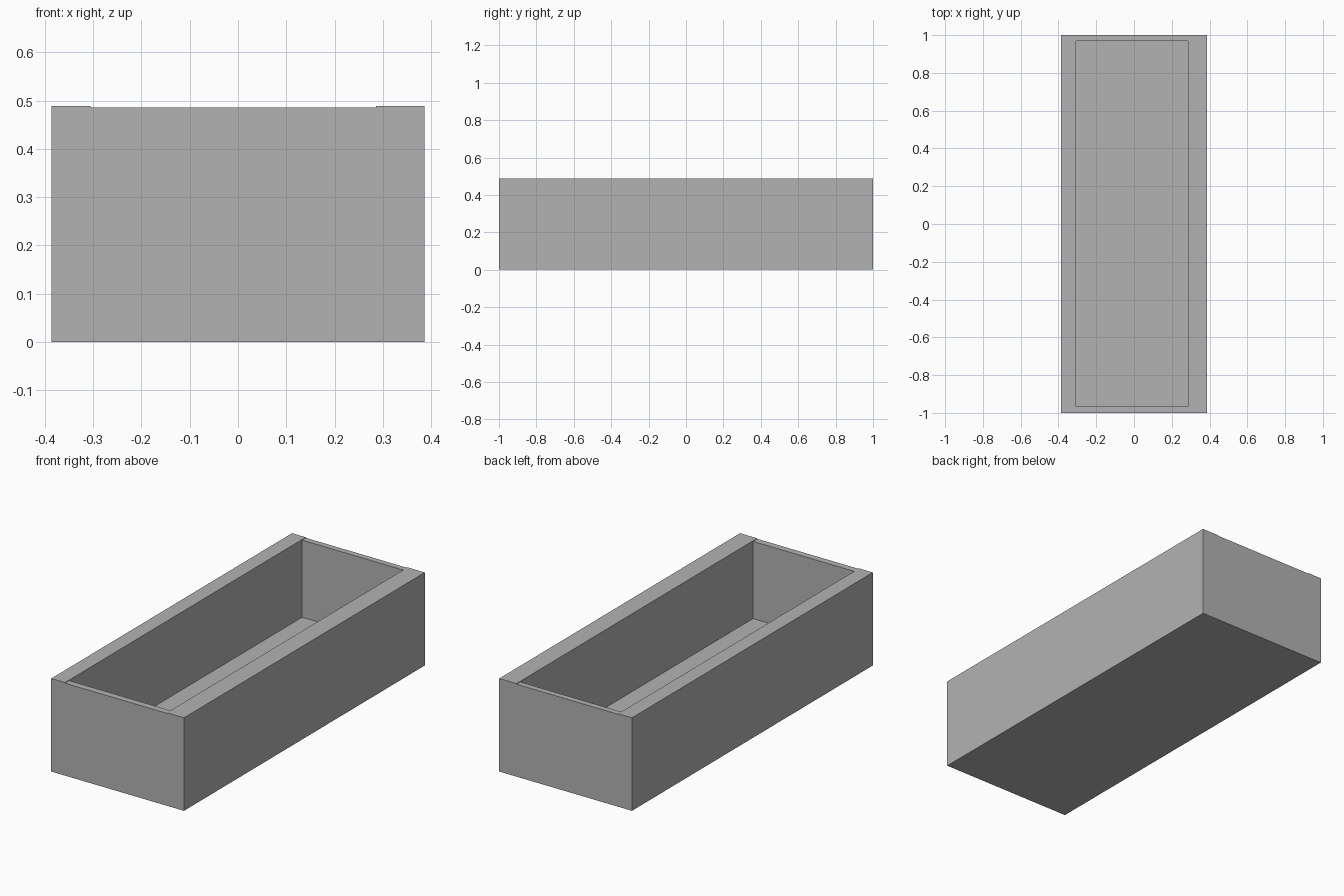
import bpy

default_cube = bpy.data.objects.get("Cube")
if default_cube:
    bpy.data.objects.remove(default_cube, do_unlink=True)

# Plain grey for the whole box
GREY = (0.45, 0.45, 0.45, 1)
grey = bpy.data.materials.new("plain grey")
grey.use_nodes = True
grey.diffuse_color = GREY
grey.node_tree.nodes["Principled BSDF"].inputs["Base Color"].default_value = GREY


def box(name, low, high):
    """Axis-aligned block between two opposite corners."""
    centre = [(a + b) / 2 for a, b in zip(low, high)]
    bpy.ops.mesh.primitive_cube_add(size=1, location=centre)
    part = bpy.context.object
    part.name = name
    part.scale = [b - a for a, b in zip(low, high)]
    bpy.ops.object.transform_apply(location=False, rotation=False, scale=True)
    part.data.materials.append(grey)
    return part


half_width, half_length = 0.386, 1.0
side_top, end_top, floor_top = 0.489, 0.486, 0.08
inner_right, inner_left = -0.306, 0.286
inner_front, inner_back = -0.965, 0.969

# Floor slab
box("floor", (-half_width, -half_length, 0), (half_width, half_length, floor_top))

# Long side walls, full length
box("right_wall", (-half_width, -half_length, floor_top), (inner_right, half_length, side_top))
box("left_wall", (inner_left, -half_length, floor_top), (half_width, half_length, side_top))

# Thin end walls, slightly lower, between the sides
box("front_wall", (inner_right, -half_length, floor_top), (inner_left, inner_front, end_top))
box("back_wall", (inner_right, inner_back, floor_top), (inner_left, half_length, end_top))
